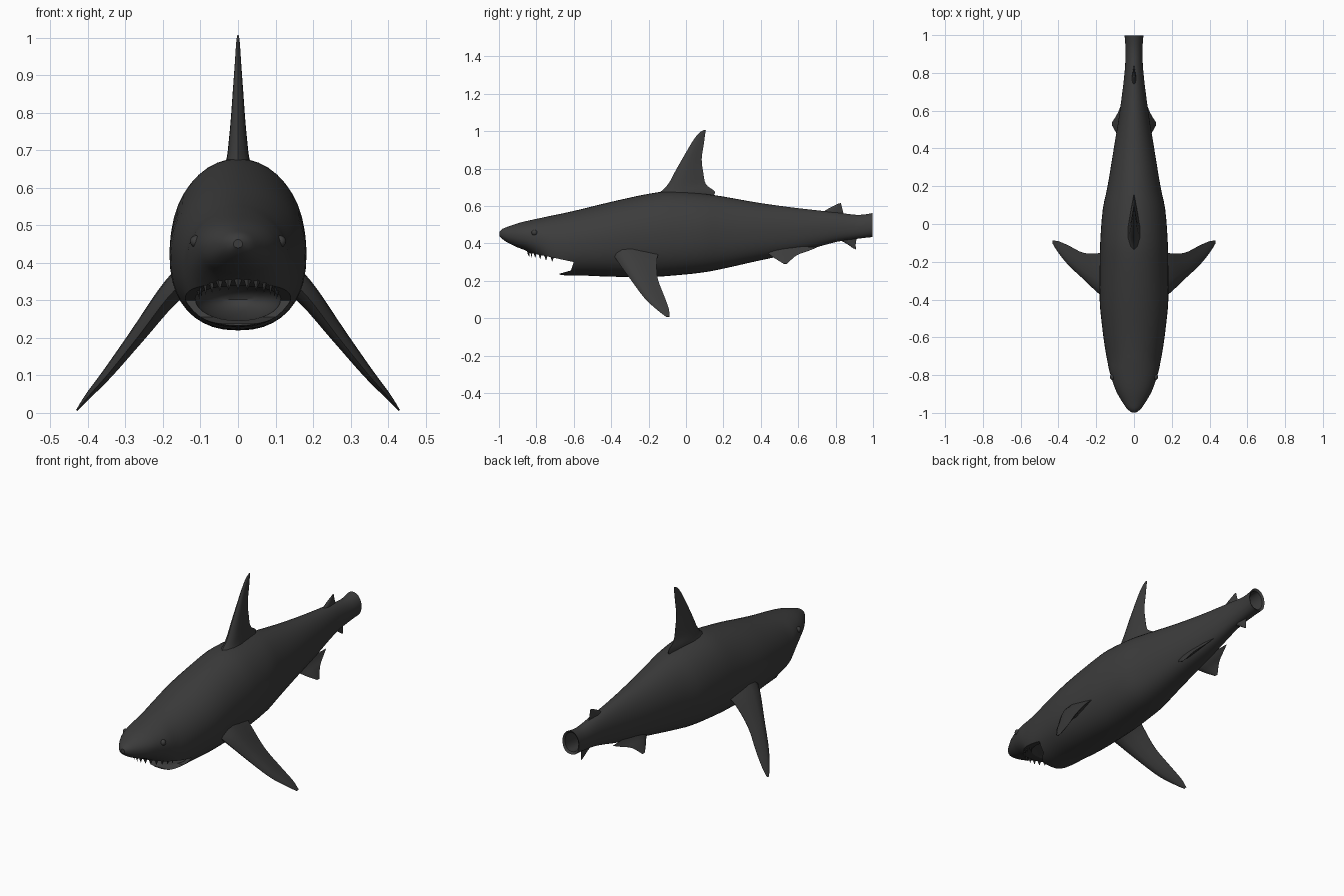
import bpy, bmesh, math
from mathutils import Vector

if "Cube" in bpy.data.objects:
    bpy.data.objects.remove(bpy.data.objects["Cube"])

hide = bpy.data.materials.new("dark_grey_skin")
hide.diffuse_color = (0.045, 0.045, 0.045, 1)
hide.use_nodes = True
hide.node_tree.nodes["Principled BSDF"].inputs["Base Color"].default_value = hide.diffuse_color


def finish(bm, name, angle=40):
    bmesh.ops.recalc_face_normals(bm, faces=bm.faces)
    me = bpy.data.meshes.new(name)
    bm.to_mesh(me)
    bm.free()
    me.materials.append(hide)
    ob = bpy.data.objects.new(name, me)
    bpy.context.collection.objects.link(ob)
    smooth(ob, angle)
    return ob


def smooth(ob, angle=40):
    bpy.ops.object.select_all(action='DESELECT')
    ob.select_set(True)
    bpy.context.view_layer.objects.active = ob
    bpy.ops.object.shade_smooth_by_angle(angle=math.radians(angle))


def loft(name, rings, angle=40):
    bm = bmesh.new()
    vs = [[bm.verts.new(p) for p in r] for r in rings]
    n = len(rings[0])
    for a, b in zip(vs, vs[1:]):
        for i in range(n):
            bm.faces.new((a[i], a[(i + 1) % n], b[(i + 1) % n], b[i]))
    bm.faces.new(vs[0])
    bm.faces.new(vs[-1])
    return finish(bm, name, angle)


def spline(rows, steps):
    """Catmull-Rom refinement of a list of equal-length tuples."""
    rows = [Vector(r) for r in rows]
    out = []
    for i in range(len(rows) - 1):
        p0, p1, p2 = rows[max(i - 1, 0)], rows[i], rows[i + 1]
        p3 = rows[min(i + 2, len(rows) - 1)]
        for k in range(steps):
            t = k / steps
            out.append(0.5 * (2 * p1 + (p2 - p0) * t + (2 * p0 - 5 * p1 + 4 * p2 - p3) * t * t
                              + (3 * p1 - p0 - 3 * p2 + p3) * t ** 3))
    return out + [rows[-1]]


# Body: y, top, bottom, half width
stations = [
    (-0.998, 0.462, 0.44, 0.012), (-0.98, 0.478, 0.422, 0.035), (-0.95, 0.49, 0.402, 0.057),
    (-0.90, 0.507, 0.378, 0.087), (-0.85, 0.52, 0.358, 0.108), (-0.78, 0.535, 0.31, 0.13),
    (-0.72, 0.548, 0.252, 0.142), (-0.66, 0.56, 0.23, 0.153), (-0.55, 0.585, 0.228, 0.168),
    (-0.40, 0.622, 0.222, 0.182), (-0.20, 0.665, 0.22, 0.181), (-0.08, 0.678, 0.227, 0.178),
    (0.08, 0.667, 0.243, 0.165), (0.20, 0.65, 0.265, 0.14), (0.40, 0.615, 0.31, 0.107),
    (0.60, 0.588, 0.352, 0.075), (0.80, 0.566, 0.407, 0.05), (0.92, 0.552, 0.425, 0.045),
    (0.998, 0.562, 0.434, 0.05)]


def ring(y, top, bot, w, n=40):
    mid, h, pts = (top + bot) / 2, (top - bot) / 2, []
    for i in range(n):
        a = 2 * math.pi * i / n
        c, s = math.cos(a), math.sin(a)
        p = 0.85 if s < 0 else 1          # belly slightly squarer than the back
        pts.append((w * math.copysign(abs(c) ** p, c), y, mid + h * math.copysign(abs(s) ** p, s)))
    return pts


rings = [ring(*r) for r in spline(stations, 3)]
# hollow tail stump
rings += [ring(0.99, 0.55, 0.446, 0.04), ring(0.80, 0.55, 0.425, 0.036)]
body = loft("body", rings)

# Mouth: open gape plus rounded cavity, cut from the body
gape_profile = [(-0.95, 0.352), (-0.85, 0.352), (-0.75, 0.332), (-0.60, 0.30), (-0.615, 0.255),
                (-0.675, 0.238), (-0.70, 0.15), (-0.95, 0.15)]
gape = loft("gape_cutter", [[(x, y, z) for y, z in gape_profile] for x in (-0.3, 0.3)])
bm = bmesh.new()
bmesh.ops.create_uvsphere(bm, u_segments=32, v_segments=16, radius=1)
for v in bm.verts:
    v.co = (v.co.x * 0.115, -0.63 + v.co.y * 0.2, 0.302 + v.co.z * 0.056)
cavity = finish(bm, "cavity_cutter")
for cutter in (gape, cavity):
    mod = body.modifiers.new("mouth", 'BOOLEAN')
    mod.operation, mod.solver, mod.object = 'DIFFERENCE', 'EXACT', cutter
    bpy.context.view_layer.objects.active = body
    bpy.ops.object.modifier_apply(modifier=mod.name)
    bpy.data.objects.remove(cutter)
smooth(body, 35)

# Upper teeth along the jaw arc
bm = bmesh.new()
for i in range(13):
    a = math.radians(-84 + 14 * i)
    x, y = 0.107 * math.sin(a), -0.70 - 0.145 * math.cos(a)
    z = 0.358 - max(0, y + 0.85) * 0.2
    t, n = Vector((math.cos(a), math.sin(a), 0)), Vector((-math.sin(a), math.cos(a), 0))
    c = Vector((x, y, z))
    base = [bm.verts.new(c + t * u * 0.011 + n * v * 0.005) for u, v in ((-1, 0), (0, -1), (1, 0), (0, 1))]
    tip = bm.verts.new(c + n * 0.004 - Vector((0, 0, 0.03)))
    bm.faces.new(base)
    for k in range(4):
        bm.faces.new((base[k], base[(k + 1) % 4], tip))
finish(bm, "upper_teeth", 20)

# Fins: sections of (leading point, trailing point, half thickness)
FOIL = [(0, 0), (0.06, 0.55), (0.2, 0.95), (0.4, 1), (0.7, 0.55), (1, 0.04)]


def fin(name, sections, normal, side=1):
    normal = Vector(normal).normalized()
    out = []
    for r in spline([(*a, *b, t) for a, b, t in sections], 4):
        a, b, t = Vector(r[:3]), Vector(r[3:6]), max(r[6], 0.001)
        loop = [(u, w) for u, w in FOIL] + [(u, -w) for u, w in FOIL[:0:-1]]
        pts = [a.lerp(b, u) + normal * w * t for u, w in loop]
        out.append([(p.x * side, p.y, p.z) for p in pts])
    return loft(name, out, 60)


def upright(name, rows):
    fin(name, [((0, ya, za), (0, yb, zb), t) for ya, za, yb, zb, t in rows], (1, 0, 0))


upright("dorsal_fin", [
    (-0.17, 0.65, 0.13, 0.64, 0.04), (-0.125, 0.685, 0.155, 0.675, 0.03), (-0.09, 0.725, 0.107, 0.715, 0.025),
    (-0.055, 0.79, 0.092, 0.78, 0.019), (-0.015, 0.86, 0.084, 0.85, 0.014),
    (0.035, 0.945, 0.095, 0.93, 0.008), (0.07, 0.99, 0.102, 0.98, 0.005), (0.097, 1.007, 0.106, 1.006, 0.002)])
upright("second_dorsal_fin", [
    (0.72, 0.56, 0.845, 0.55, 0.012), (0.765, 0.588, 0.838, 0.575, 0.008), (0.818, 0.614, 0.828, 0.615, 0.002)])
upright("anal_fin", [
    (0.80, 0.43, 0.915, 0.43, 0.012), (0.855, 0.40, 0.908, 0.405, 0.008), (0.895, 0.373, 0.908, 0.368, 0.002)])

for side, label in ((1, "right"), (-1, "left")):
    fin(label + "_pectoral_fin", [
        ((0.13, -0.40, 0.36), (0.14, -0.14, 0.36), 0.04),
        ((0.185, -0.37, 0.31), (0.19, -0.155, 0.315), 0.03),
        ((0.265, -0.295, 0.205), (0.27, -0.152, 0.215), 0.021),
        ((0.345, -0.22, 0.105), (0.345, -0.115, 0.115), 0.014),
        ((0.398, -0.155, 0.045), (0.398, -0.092, 0.05), 0.008),
        ((0.43, -0.105, 0.006), (0.43, -0.088, 0.008), 0.002)], (0.78, 0, 0.63), side)
    fin(label + "_pelvic_fin", [
        ((0.045, 0.40, 0.385), (0.045, 0.70, 0.378), 0.014),
        ((0.065, 0.435, 0.35), (0.06, 0.655, 0.36), 0.011),
        ((0.09, 0.475, 0.32), (0.085, 0.59, 0.335), 0.007),
        ((0.115, 0.52, 0.292), (0.115, 0.54, 0.29), 0.002)], (0.78, 0, 0.63), side)
    # Eye
    bm = bmesh.new()
    bmesh.ops.create_uvsphere(bm, u_segments=16, v_segments=8, radius=0.016)
    bmesh.ops.translate(bm, verts=bm.verts, vec=(side * 0.112, -0.81, 0.457))
    finish(bm, label + "_eye")
